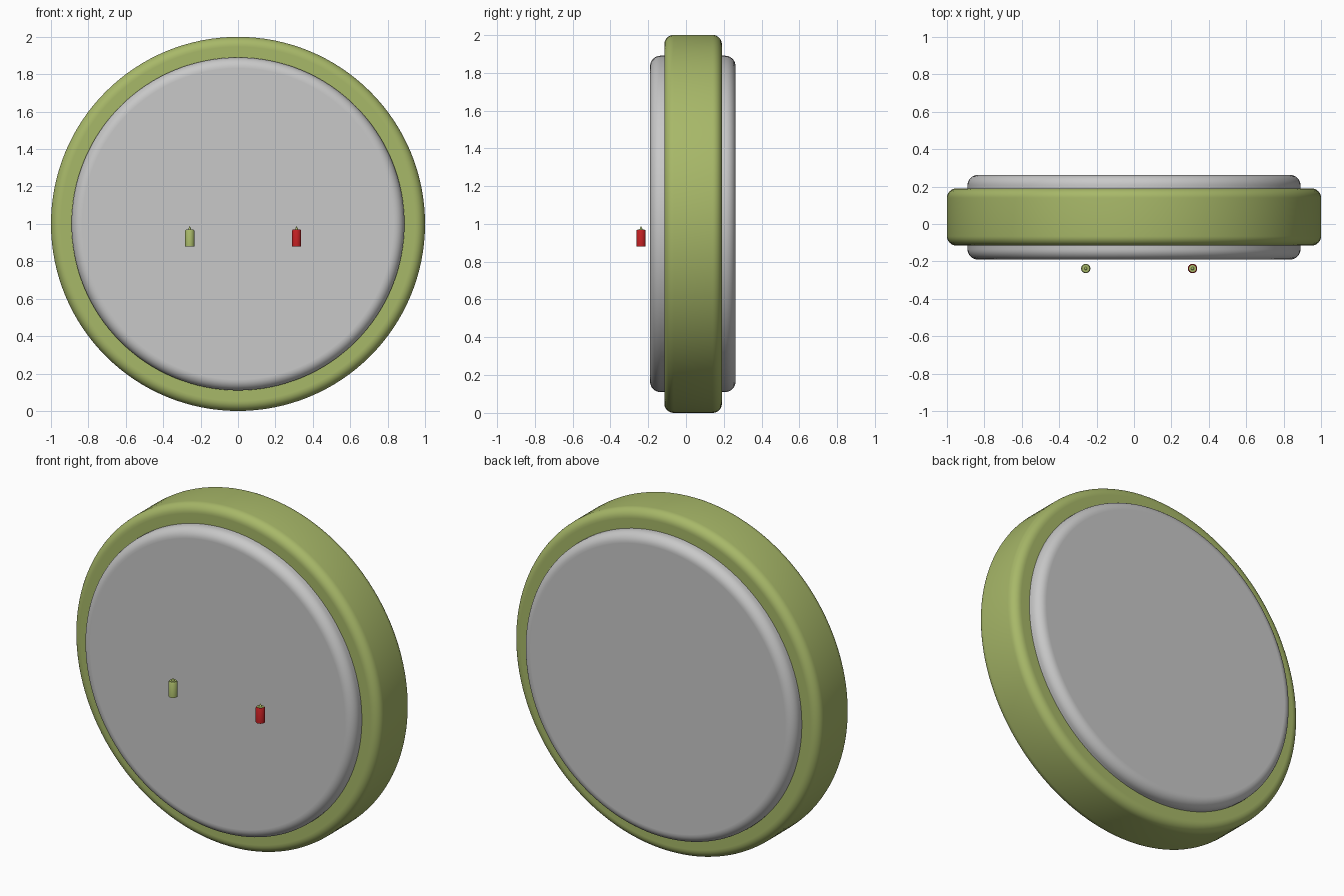
import bpy, bmesh, math
from mathutils import Matrix

if "Cube" in bpy.data.objects:
    bpy.data.objects.remove(bpy.data.objects["Cube"])


def material(name, rgb):
    m = bpy.data.materials.new(name)
    m.diffuse_color = (*rgb, 1)
    m.use_nodes = True
    m.node_tree.nodes["Principled BSDF"].inputs["Base Color"].default_value = m.diffuse_color
    return m


GREEN = material("olive green", (0.39, 0.48, 0.14))
GREY = material("light grey", (0.58, 0.58, 0.58))
RED = material("red", (0.53, 0.014, 0.016))


def lathe(name, profile, mat, location, segments=128, upright=False, closed=False):
    """Revolve (radius, height) points; the axis is y, or z when upright."""
    bm = bmesh.new()
    rings = []
    for r, h in profile:
        if r < 1e-6:
            rings.append([bm.verts.new((0, 0, h))] * segments)
        else:
            rings.append([bm.verts.new((r * math.cos(a), r * math.sin(a), h))
                          for a in (2 * math.pi * i / segments for i in range(segments))])
    pairs = list(zip(rings, rings[1:]))
    if closed:
        pairs.append((rings[-1], rings[0]))
    for low, high in pairs:
        for i in range(segments):
            j = (i + 1) % segments
            corners = list(dict.fromkeys((low[i], low[j], high[j], high[i])))
            bm.faces.new(corners)
    if not upright:
        bm.transform(Matrix.Rotation(math.pi / 2, 4, 'X') @ Matrix.Scale(-1, 4, (0, 0, 1)))
    bmesh.ops.recalc_face_normals(bm, faces=bm.faces)
    mesh = bpy.data.meshes.new(name)
    bm.to_mesh(mesh)
    bm.free()
    mesh.materials.append(mat)
    ob = bpy.data.objects.new(name, mesh)
    ob.location = location
    bpy.context.collection.objects.link(ob)
    bpy.ops.object.select_all(action='DESELECT')
    ob.select_set(True)
    bpy.context.view_layer.objects.active = ob
    bpy.ops.object.shade_smooth_by_angle(angle=math.radians(35))
    return ob


def rounded_rim(r, h0, h1, fillet, inner, steps=8):
    """Section from inner radius out around two filleted edges and back."""
    pts = [(inner, h0), (r - fillet - 0.003, h0)]
    for hc, start in ((h0 + fillet, -90), (h1 - fillet, 0)):
        for k in range(steps + 1):
            a = math.radians(start + 90 * k / steps)
            pts.append((r - fillet + fillet * math.cos(a), hc + fillet * math.sin(a)))
    return pts + [(r - fillet - 0.003, h1), (inner, h1)]


# Outer rim and thick face disc
lathe("outer_rim", rounded_rim(1.0, -0.115, 0.19, 0.05, 0.85), GREEN, (0, 0, 1), closed=True)
lathe("face_disc", rounded_rim(0.89, -0.19, 0.262, 0.055, 0), GREY, (0, 0, 1))

# Two small pegs in front of the face, each with a green cap and pointed tip
for side, x, mat in (("left", -0.258, GREEN), ("right", 0.313, RED)):
    place = (x, -0.238, 0.88)
    lathe(side + "_peg", [(0, 0), (0.025, 0), (0.025, 0.083), (0.021, 0.089), (0, 0.089)],
          mat, place, 32, upright=True)
    lathe(side + "_peg_cap", [(0, 0.086), (0.019, 0.086), (0.019, 0.091), (0.008, 0.091),
                              (0.0, 0.109)], GREEN, place, 32, upright=True)
